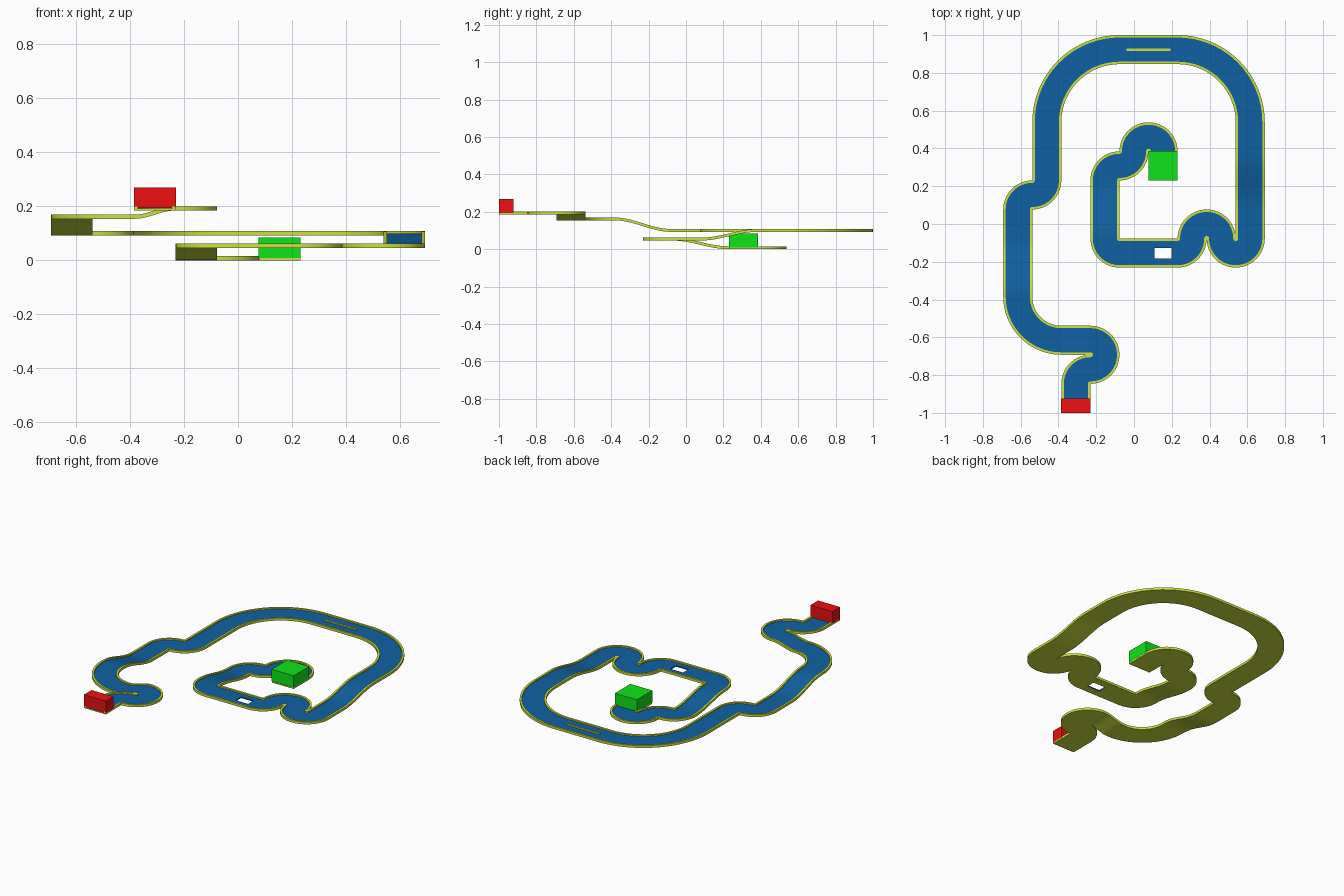
import bpy, bmesh
from math import sin, cos, pi, radians
from mathutils import Vector

if "Cube" in bpy.data.objects:
    bpy.data.objects.remove(bpy.data.objects["Cube"])

S = 2 / 13                      # one track tile
T, FLOOR, RIM = 0.1, 0.05, 0.085  # thickness, floor height, rim width (tiles)


def material(name, rgb):
    m = bpy.data.materials.new(name)
    m.diffuse_color = (*rgb, 1)
    m.use_nodes = True
    m.node_tree.nodes["Principled BSDF"].inputs["Base Color"].default_value = m.diffuse_color
    return m


lime = material("lime", (0.60, 0.75, 0.05))
blue = material("blue", (0.005, 0.12, 0.36))
red = material("red", (0.85, 0.005, 0.005))
green = material("green", (0.005, 0.78, 0.01))

# Route in tiles: F = forward (length, drop), R / L = turn (radius, angle), H = straight with hole
ROUTE = [
    ("F", 1, 0), ("R", .5, 90), ("L", .5, 180), ("F", 1, .2),
    ("R", 1.5, 90), ("F", 2, .4), ("F", 1, 0), ("R", .5, 90), ("L", .5, 90),
    ("F", 2, 0), ("R", 2.5, 90), ("F", 2, 0), ("R", 2.5, 90),
    ("F", 1, 0), ("F", 2, .3), ("F", 1, 0),
    ("R", .5, 180), ("L", .5, 180), ("R", .5, 90),
    ("F", .21, 0), ("H", .58, 0), ("F", 1.21, 0),
    ("R", .5, 90), ("F", 2, .3), ("R", .5, 90), ("L", .5, 90), ("R", .5, 180),
    ("F", 1, 0),
]


def trace(route):
    """Walk the route, returning (position, heading) samples and the hole's segment index."""
    p, a, hole = Vector((-2, -6.5, 1.2)), pi / 2, None
    samples = [(p.copy(), a)]
    for kind, size, extra in route:
        if kind in "FH":
            if kind == "H":
                hole = len(samples) - 1
            d, start = Vector((cos(a), sin(a), 0)), p.copy()
            n = 20 if extra else 1
            for i in range(1, n + 1):
                t = i / n
                p = start + d * size * t
                p.z -= extra * (1 - cos(pi * t)) / 2
                samples.append((p.copy(), a))
        else:
            side = 1 if kind == "L" else -1
            centre = p + side * size * Vector((-sin(a), cos(a), 0))
            n = int(extra / 90 * (24 if size > 1 else 16))
            a0 = a
            for i in range(1, n + 1):
                a = a0 + side * radians(extra) * i / n
                p = centre - side * size * Vector((-sin(a), cos(a), 0))
                samples.append((p.copy(), a))
    return samples, hole


# Channel cross-section: (sideways, up); faces 3-5 are the floor
W, I, HOLE = 0.5, 0.5 - RIM, 0.18
PROFILE = [(-W, 0), (-W, T), (-I, T), (-I, FLOOR), (-HOLE, FLOOR), (HOLE, FLOOR),
           (I, FLOOR), (I, T), (W, T), (W, 0), (HOLE, 0), (-HOLE, 0)]
N = len(PROFILE)


def finish(bm, name, mats, smooth=False):
    bm.normal_update()
    me = bpy.data.meshes.new(name)
    bm.to_mesh(me)
    bm.free()
    ob = bpy.data.objects.new(name, me)
    bpy.context.collection.objects.link(ob)
    for m in mats:
        me.materials.append(m)
    if smooth:
        bpy.ops.object.select_all(action="DESELECT")
        ob.select_set(True)
        bpy.context.view_layer.objects.active = ob
        bpy.ops.object.shade_smooth_by_angle(angle=radians(30))
    return ob


def box(name, centre, size, mat):
    bm = bmesh.new()
    bmesh.ops.create_cube(bm, size=1)
    for v in bm.verts:
        v.co = Vector([c * S + q * s * S for c, q, s in zip(centre, v.co, size)])
    return finish(bm, name, [mat])


# Track: sweep the channel along the route
samples, hole = trace(ROUTE)
bm = bmesh.new()
rings = []
for p, a in samples:
    right = Vector((sin(a), -cos(a), 0))
    rings.append([bm.verts.new((p + right * u + Vector((0, 0, h))) * S) for u, h in PROFILE])
for k, (r0, r1) in enumerate(zip(rings, rings[1:])):
    for j in range(N):
        if k == hole and j in (4, 10):
            continue
        i = (j + 1) % N
        f = bm.faces.new((r0[j], r1[j], r1[i], r0[i]))
        f.material_index = 1 if j in (3, 4, 5) else 0
# Walls of the drop hole
a, b = rings[hole], rings[hole + 1]
for quad in ((a[4], a[5], a[10], a[11]), (b[5], b[4], b[11], b[10]),
             (b[4], a[4], a[11], b[11]), (a[5], b[5], b[10], a[10])):
    bm.faces.new(quad).material_index = 1
# End caps
bm.faces.new(rings[0])
bm.faces.new(rings[-1][::-1])
bmesh.ops.dissolve_degenerate(bm, dist=1e-6, edges=bm.edges[:])
bmesh.ops.recalc_face_normals(bm, faces=bm.faces[:])
finish(bm, "track", [lime, blue], smooth=True)

# Lane divider on the far straight
box("lane_divider", (.5, 6, .6 + .07), (1.5, .08, .06), lime)

# Start block and finish block
E = 1.008
box("start_block", (-2, -6.25, 1.2 + .305), (E, .5, .49), red)
box("finish_block", (1, 2, .305), (E, E, .49), green)
